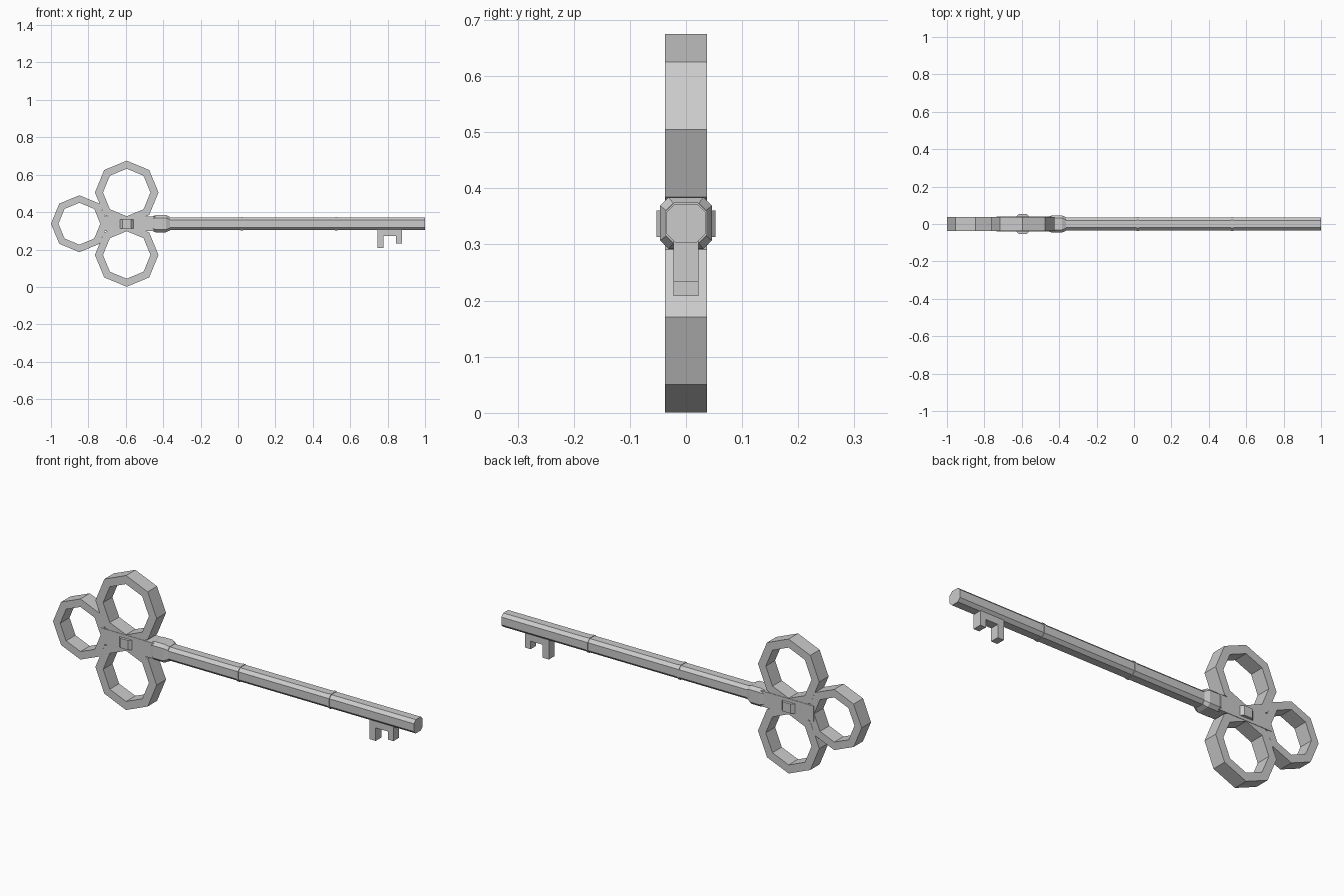
import bpy
from math import sin, cos, pi

if "Cube" in bpy.data.objects:
    bpy.data.objects.remove(bpy.data.objects["Cube"])

AXIS_Z = 0.338


def mesh_object(name, verts, faces):
    mesh = bpy.data.meshes.new(name)
    mesh.from_pydata(verts, [], faces)
    obj = bpy.data.objects.new(name, mesh)
    bpy.context.collection.objects.link(obj)
    return obj


def loft(name, rings):
    """Skin equal-sized rings of points and cap both ends."""
    n = len(rings[0])
    verts = [p for r in rings for p in r]
    faces = [(k*n + i, k*n + (i+1) % n, (k+1)*n + (i+1) % n, (k+1)*n + i)
             for k in range(len(rings)-1) for i in range(n)]
    faces.append(tuple(reversed(range(n))))
    faces.append(tuple(range((len(rings)-1)*n, len(rings)*n)))
    return mesh_object(name, verts, faces)


def section(x, half, cut):
    """Chamfered square across the key axis."""
    a, b = half, half - cut
    pts = [(a, -b), (a, b), (b, a), (-b, a), (-a, b), (-a, -b), (-b, -a), (b, -a)]
    return [(x, y, AXIS_Z + z) for y, z in pts]


def bow_ring(name, cx, cz, outer, inner, half=0.037):
    """Octagonal ring with a corner pointing up."""
    verts, faces = [], []
    for i in range(8):
        a = i * pi / 4
        for r, y in ((outer, -half), (outer, half), (inner, half), (inner, -half)):
            verts.append((cx + r*cos(a), y, cz + r*sin(a)))
    for i in range(8):
        j = (i + 1) % 8
        for k in range(4):
            m = (k + 1) % 4
            faces.append((i*4 + k, i*4 + m, j*4 + m, j*4 + k))
    return mesh_object(name, verts, faces)


# Bow: three rings in a clover
bow_ring("bow_ring_top", -0.595, AXIS_Z + 0.167, 0.17, 0.127)
bow_ring("bow_ring_bottom", -0.595, AXIS_Z - 0.167, 0.17, 0.127)
bow_ring("bow_ring_end", -0.848, AXIS_Z, 0.152, 0.112)

# Block joining the rings
loft("bow_block", [[(x, y, AXIS_Z + z) for y, z in
                    ((0.039, -0.039), (0.039, 0.039), (-0.039, 0.039), (-0.039, -0.039))]
                   for x in (-0.735, -0.44)])

# Small octagonal boss showing through both faces of the block
loft("boss", [[(-0.595 + 0.057*cos((i + 0.5)*pi/4), 0.057*sin((i + 0.5)*pi/4), z)
               for i in range(8)] for z in (0.313, 0.361)])

# Collar with tapered ends
loft("collar", [section(-0.462, 0.037, 0.013), section(-0.44, 0.046, 0.015),
                section(-0.385, 0.046, 0.015), section(-0.364, 0.036, 0.013)])

# Shaft and its thin bands
loft("shaft", [section(-0.40, 0.0345, 0.015), section(1.0, 0.0345, 0.015)])
for i, x in enumerate((0.02, 0.525)):
    loft(f"shaft_band_{i + 1}", [section(x - 0.006, 0.037, 0.016),
                                 section(x + 0.006, 0.037, 0.016)])

# Bit: stepped two-prong profile
profile = [(0.745, 0.32), (0.745, 0.208), (0.779, 0.208), (0.779, 0.273),
           (0.846, 0.273), (0.846, 0.233), (0.877, 0.233), (0.877, 0.32)]
loft("bit", [[(x, y, z) for x, z in profile] for y in (0.022, -0.022)])

# Consistent outward normals
import bmesh
for obj in bpy.context.collection.objects:
    bm = bmesh.new()
    bm.from_mesh(obj.data)
    bmesh.ops.recalc_face_normals(bm, faces=bm.faces)
    bm.to_mesh(obj.data)
    bm.free()
